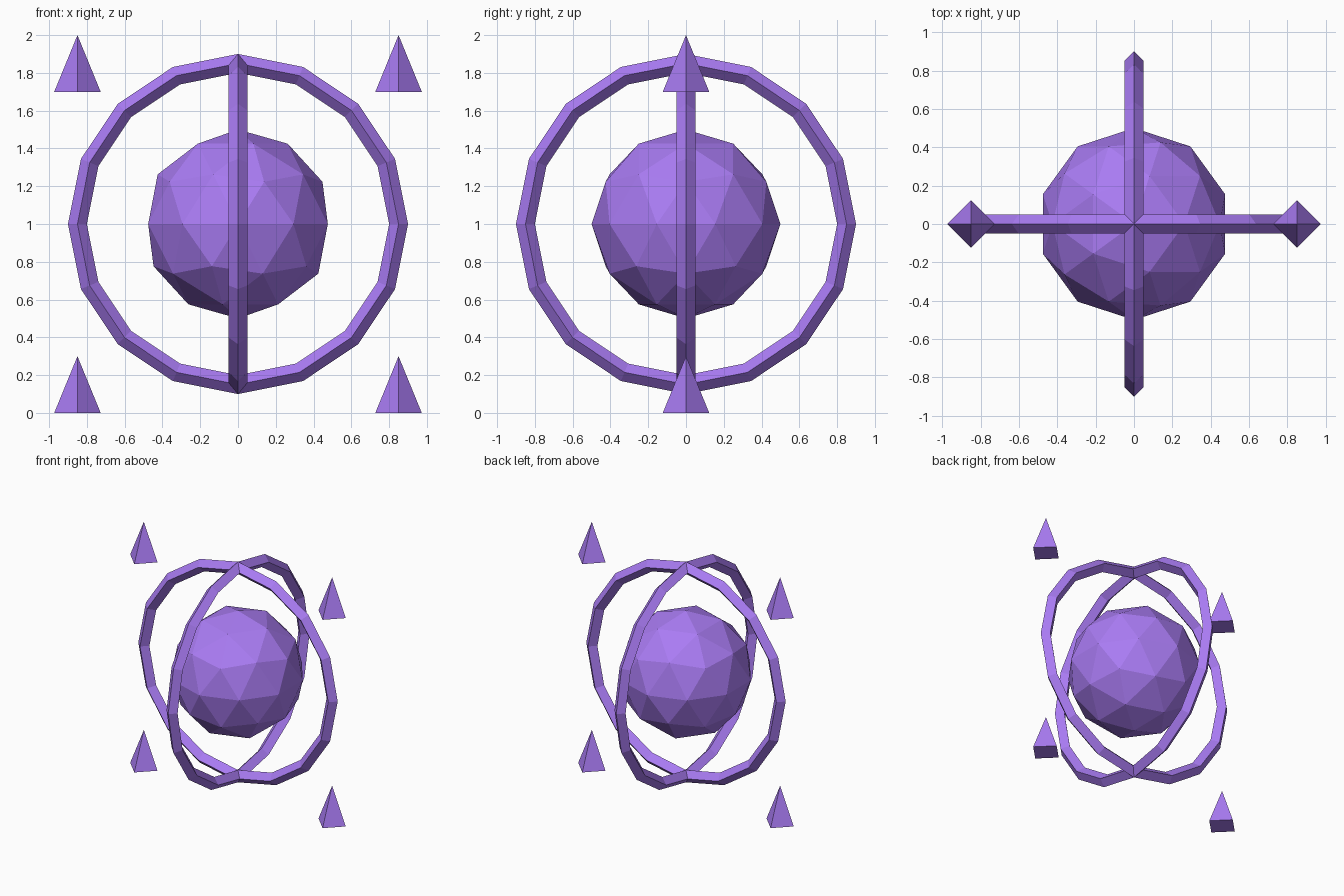
import bpy
from math import pi

if "Cube" in bpy.data.objects:
    bpy.data.objects.remove(bpy.data.objects["Cube"])

violet = bpy.data.materials.new("violet")
violet.diffuse_color = (0.4, 0.2, 0.9, 1.0)
violet.use_nodes = True
violet.node_tree.nodes["Principled BSDF"].inputs["Base Color"].default_value = violet.diffuse_color


def finish(name):
    ob = bpy.context.object
    ob.name = name
    ob.data.materials.append(violet)
    return ob


# Faceted core
bpy.ops.mesh.primitive_ico_sphere_add(subdivisions=2, radius=0.5, location=(0, 0, 1))
finish("core")

# Two crossed upright rings with a diamond cross-section
for name, rot in (("ring_front", (pi / 2, 0, 0)), ("ring_side", (0, pi / 2, 0))):
    bpy.ops.mesh.primitive_torus_add(
        major_segments=16, minor_segments=4, major_radius=0.85,
        minor_radius=0.05, location=(0, 0, 1), rotation=rot)
    finish(name)

# Four floating four-sided spikes, lower and upper pairs
for level, z in (("lower", 0.15), ("upper", 1.85)):
    for side, x in (("left", -0.85), ("right", 0.85)):
        bpy.ops.mesh.primitive_cone_add(
            vertices=4, radius1=0.123, radius2=0, depth=0.3, location=(x, 0, z))
        finish(f"spike_{level}_{side}")
